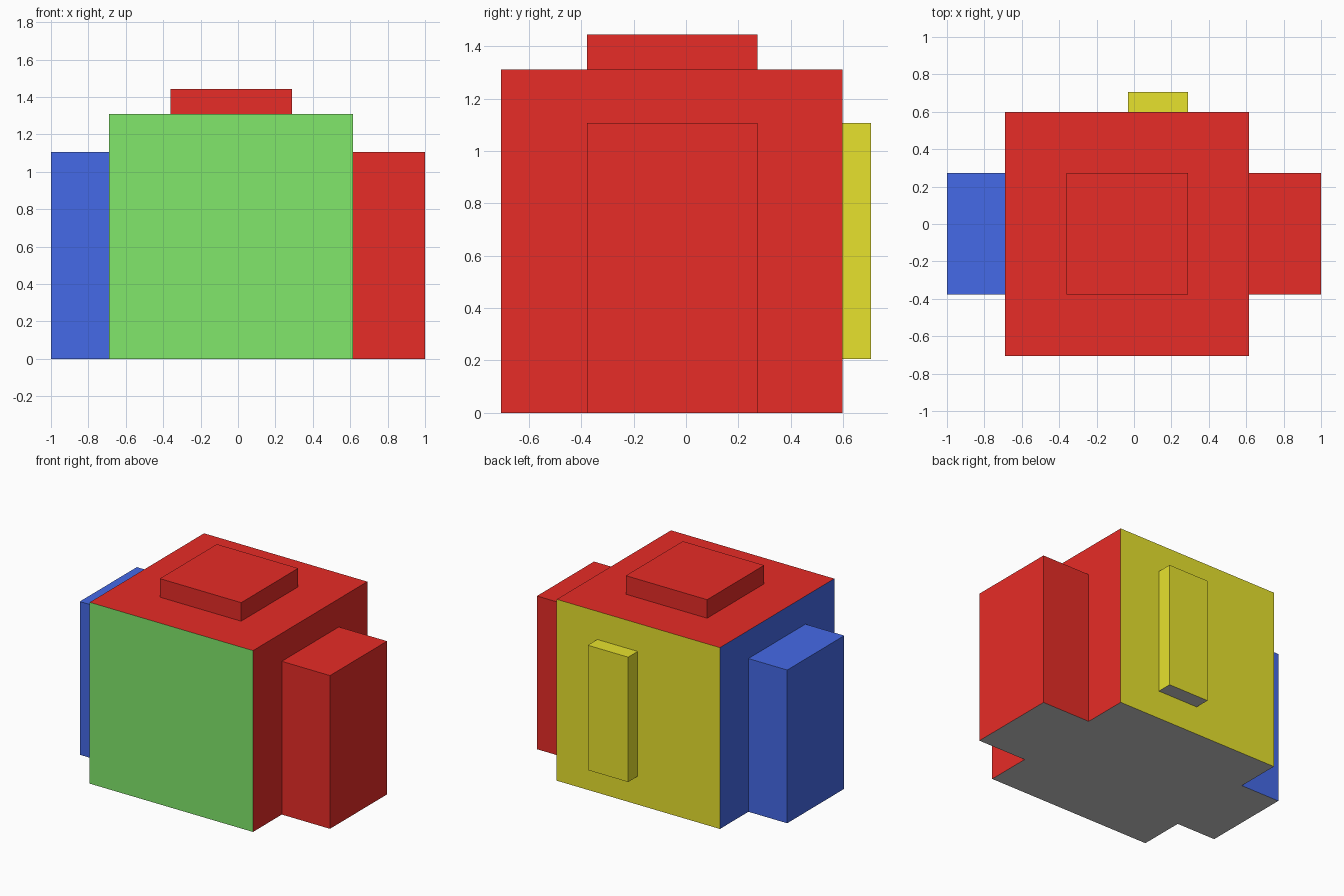
import bpy, bmesh

if "Cube" in bpy.data.objects:
    bpy.data.objects.remove(bpy.data.objects["Cube"])


def make_material(name, rgb):
    m = bpy.data.materials.new(name)
    m.diffuse_color = (*rgb, 1)
    m.use_nodes = True
    m.node_tree.nodes["Principled BSDF"].inputs["Base Color"].default_value = m.diffuse_color
    return m


RED = make_material("red", (0.8, 0.025, 0.02))
GREEN = make_material("green", (0.22, 0.8, 0.145))
BLUE = make_material("blue", (0.06, 0.144, 0.8))
YELLOW = make_material("yellow", (0.8, 0.76, 0.027))
GREY = None  # plain faces


def box(name, x, y, z, colours):
    """Box from ranges; colours are (left, right, front, back, bottom, top)."""
    bm = bmesh.new()
    bmesh.ops.create_cube(bm, size=1)
    slots = list(dict.fromkeys(colours))
    for f in bm.faces:
        axis = max(range(3), key=lambda i: abs(f.normal[i]))
        side = 2 * axis + (f.normal[axis] > 0)
        f.material_index = slots.index(colours[side])
    for v in bm.verts:
        v.co = [r[int(c > 0)] for r, c in zip((x, y, z), v.co)]
    mesh = bpy.data.meshes.new(name)
    bm.to_mesh(mesh)
    bm.free()
    for m in slots:
        mesh.materials.append(m)
    bpy.context.collection.objects.link(bpy.data.objects.new(name, mesh))


def plain(colour):
    return (colour,) * 4 + (GREY, colour)


X0, X1, Y0, Y1, TOP = -0.69, 0.615, -0.707, 0.598, 1.31
PAD_Y = (-0.378, 0.273)
SIDE_Z = (0, 1.107)

# Main cube with a different colour on each side
box("body", (X0, X1), (Y0, Y1), (0, TOP), (BLUE, RED, GREEN, YELLOW, GREY, RED))

# Blocks standing out from the sides, top and back
box("left_block", (-1, X0), PAD_Y, SIDE_Z, plain(BLUE))
box("right_block", (X1, 1), PAD_Y, SIDE_Z, plain(RED))
box("top_block", (-0.36, 0.29), PAD_Y, (TOP, 1.444), plain(RED))
box("back_block", (-0.033, 0.29), (Y1, 0.707), (0.205, 1.107), plain(YELLOW))
